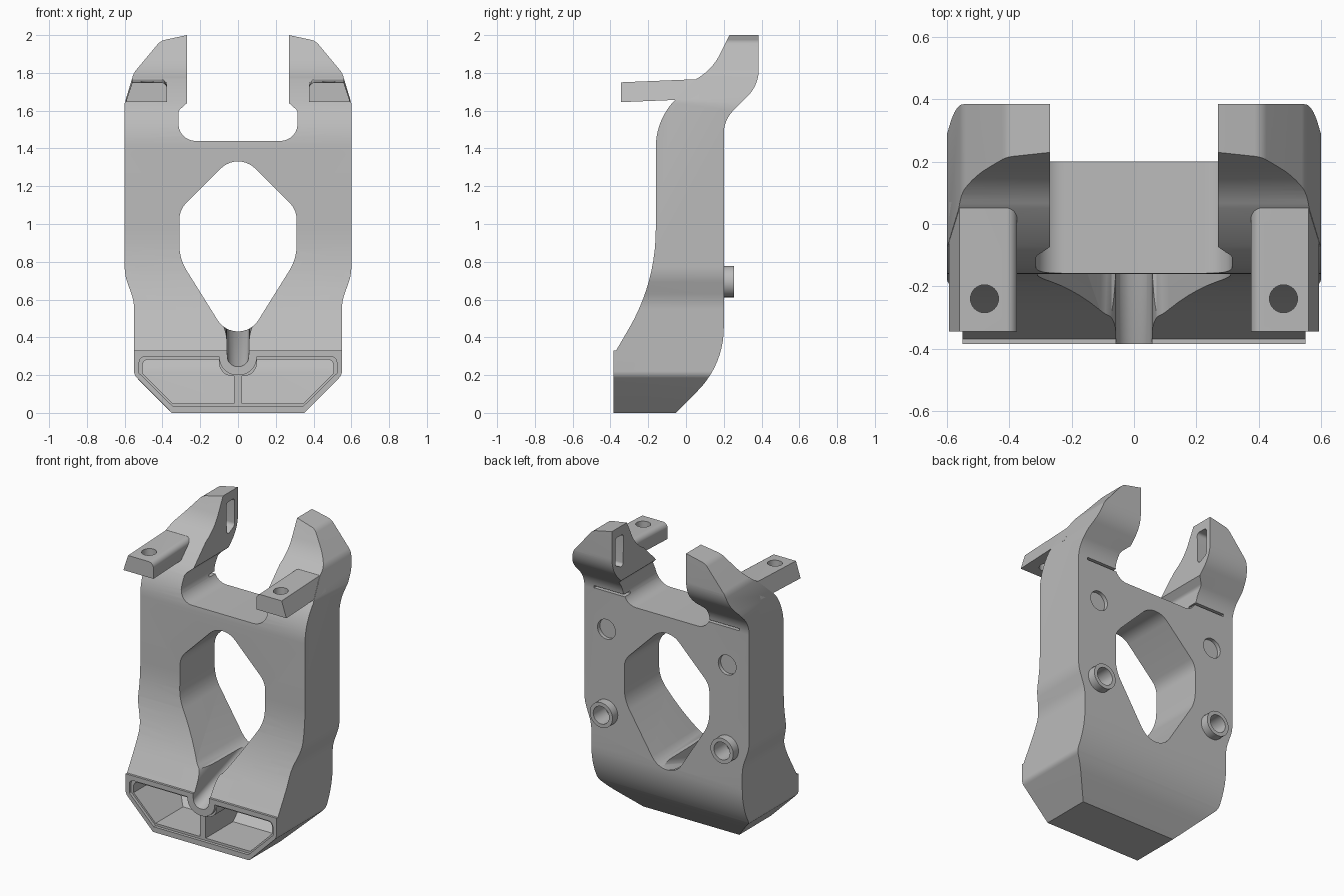
import bpy, bmesh, math
from mathutils import Vector

cube = bpy.data.objects.get("Cube")
if cube:
    bpy.data.objects.remove(cube, do_unlink=True)

grey = bpy.data.materials.new("light_grey")
grey.use_nodes = True
GREY = (0.5, 0.5, 0.5, 1)
grey.diffuse_color = GREY
grey.node_tree.nodes["Principled BSDF"].inputs["Base Color"].default_value = GREY


def rounded(corners, steps=10):
    """Turn (u, v, radius) corners into an outline with filleted corners."""
    out = []
    for i, c in enumerate(corners):
        p = Vector(c[:2])
        r = c[2] if len(c) > 2 else 0
        if r == 0:
            out.append(p)
            continue
        a = (Vector(corners[i - 1][:2]) - p).normalized()
        b = (Vector(corners[(i + 1) % len(corners)][:2]) - p).normalized()
        half = a.angle(b) / 2
        centre = p + (a + b).normalized() * (r / math.sin(half))
        start = p + a * (r / math.tan(half)) - centre
        end = p + b * (r / math.tan(half)) - centre
        sweep = start.angle(end)
        for k in range(steps + 1):
            t = k / steps
            out.append(centre + (start * math.sin((1 - t) * sweep)
                                 + end * math.sin(t * sweep)) / math.sin(sweep))
    return out


def mirrored(half):
    """Complete a right-hand half outline across u = 0."""
    return half + [(-c[0], *c[1:]) for c in reversed(half) if c[0] != 0]


def flipped(corners, side):
    return [(side * c[0], *c[1:]) for c in corners]


def circle(u, v, r, n=32):
    return [(u + r * math.cos(math.tau * k / n), v + r * math.sin(math.tau * k / n))
            for k in range(n)]


def prism(name, corners, lo, hi, axis="Y", rise=0):
    """Extrude an outline along an axis; rise lifts the far end."""
    bm = bmesh.new()
    place = {"X": lambda u, v, d: (d, u, v),
             "Y": lambda u, v, d: (u, d, v),
             "Z": lambda u, v, d: (u, v, d)}[axis]
    pts = rounded(corners)
    near = [bm.verts.new(place(p[0], p[1], lo)) for p in pts]
    far = [bm.verts.new(place(p[0], p[1] + rise, hi)) for p in pts]
    bm.faces.new(near)
    bm.faces.new(list(reversed(far)))
    for i in range(len(pts)):
        bm.faces.new((near[i - 1], far[i - 1], far[i], near[i]))
    bmesh.ops.recalc_face_normals(bm, faces=bm.faces[:])
    mesh = bpy.data.meshes.new(name)
    bm.to_mesh(mesh)
    bm.free()
    obj = bpy.data.objects.new(name, mesh)
    bpy.context.collection.objects.link(obj)
    return obj


def combine(target, tool, operation="DIFFERENCE"):
    """Apply one boolean step and discard the tool."""
    mod = target.modifiers.new("shape", "BOOLEAN")
    mod.operation, mod.object, mod.solver = operation, tool, "MANIFOLD"
    graph = bpy.context.evaluated_depsgraph_get()
    mesh = bpy.data.meshes.new_from_object(target.evaluated_get(graph))
    target.modifiers.clear()
    target.data = mesh
    bpy.data.objects.remove(tool, do_unlink=True)


def finish(obj):
    obj.data.materials.clear()
    obj.data.materials.append(grey)
    obj.data.shade_smooth()
    obj.data.set_sharp_from_angle(angle=math.radians(28))


# Body: side silhouette limited by the front silhouette
side_profile = [(-.385, 0), (-.055, 0), (.2, .255, .47), (.2, 1.55, .17),
                (.385, 1.735, .2), (.385, 2.05), (.255, 2.05), (.14, 1.82, .3),
                (.05, 1.765), (-.16, 1.555, .36), (-.16, .69, 1.04),
                (-.37, .33), (-.385, .33)]
front_profile = mirrored([(.3, -.05), (.55, .2, .05), (.55, .59, .25), (.6, .73, .25),
                          (.6, 1.64), (.552, 1.8, .1), (.41, 1.97, .07), (.2, 2.015)])
body = prism("body", side_profile, -.7, .7, "X")
combine(body, prism("front_limit", front_profile, -.6, .6), "INTERSECT")

# Top notch between the arms
combine(body, prism("notch", mirrored([(.315, 1.44, .09), (.315, 1.6, .03),
                                       (.27, 1.64), (.27, 2.2)]), -.6, .6))

# Central opening and the sloping channel below it
combine(body, prism("opening", mirrored([(0, .318, .127), (.31, .815, .25),
                                         (.31, 1.075, .12), (0, 1.385, .13)]), -.6, .6))
combine(body, prism("channel", mirrored([(.055, .24, .053), (.06, .4, .15),
                                         (.3, .77), (.2, .85)]), -.4, .215, rise=.2))

# Recessed rim in the front of the base
combine(body, prism("rim_step", mirrored([(.345, .035), (.523, .21), (.523, .298, .03),
                                          (.1, .298), (.1, .2, .095)]), -.42, -.365))

for side in (-1, 1):
    # Deep base pocket with a curved back
    pocket = prism("pocket", flipped([(.02, .05), (.345, .05), (.505, .21), (.505, .283, .03),
                                      (.1, .283), (.1, .195, .07), (.02, .195)], side),
                   -.41, .3)
    limit = prism("pocket_back", [(-.43, .02), (-.11, .02), (.14, .27, .2),
                                  (.14, .4), (-.43, .4)], -.7, .7, "X")
    combine(pocket, limit, "INTERSECT")
    combine(body, pocket)

    # Window in the inner face of each arm
    near, far = sorted((side * .2, side * .39))
    combine(body, prism("arm_window", [(.265, 1.94, .02), (.35, 1.94, .02),
                                       (.35, 1.76, .03), (.27, 1.72, .02)], near, far, "X"))

    # Thin slot at the back under each arm
    combine(body, prism("back_slot", flipped([(.3, 1.49), (.53, 1.49),
                                              (.53, 1.505), (.3, 1.505)], side), .14, .3))

    # Round recesses in the back
    combine(body, prism("upper_recess", circle(side * .44, 1.24, .065), .175, .3))
    combine(body, prism("lower_recess", circle(side * .44, .695, .058), .13, .3))

    # Raised ring on the back
    label = "left" if side > 0 else "right"
    ring = prism("back_ring_" + label, circle(side * .44, .695, .083), .19, .255)
    combine(ring, prism("ring_bore", circle(side * .44, .695, .058), .1, .3))
    finish(ring)

    # Forward lug with a vertical hole
    lug = prism("front_lug_" + label,
                flipped([(.375, 1.645), (.594, 1.645), (.56, 1.75), (.375, 1.75, .035)], side),
                -.345, .07, rise=.017)
    combine(lug, prism("lug_hole", circle(side * .48, -.24, .045), 1.5, 1.9, "Z"))
    finish(lug)

finish(body)
